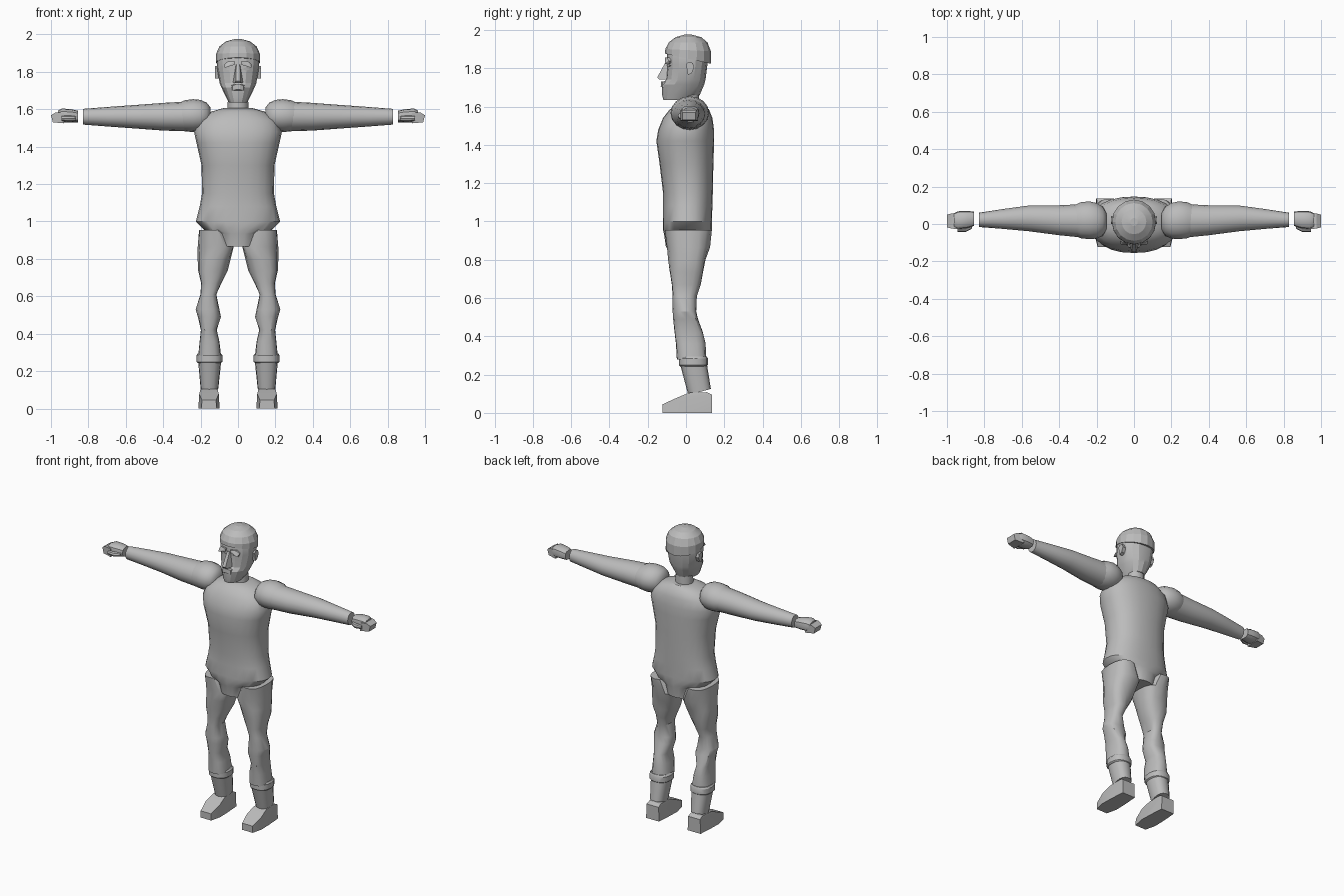
import bpy, bmesh, math
from mathutils import Vector

grey = bpy.data.materials.new("plain grey")
grey.diffuse_color = (0.5, 0.5, 0.5, 1)


def finish(name, bm, mirror=False, angle=32):
    """Turn a bmesh into a shaded object, optionally mirrored across x."""
    bmesh.ops.recalc_face_normals(bm, faces=bm.faces)
    me = bpy.data.meshes.new(name)
    bm.to_mesh(me)
    bm.free()
    ob = bpy.data.objects.new(name, me)
    bpy.context.collection.objects.link(ob)
    me.materials.append(grey)
    bpy.ops.object.select_all(action='DESELECT')
    ob.select_set(True)
    bpy.context.view_layer.objects.active = ob
    bpy.ops.object.shade_smooth_by_angle(angle=math.radians(angle))
    if mirror:
        ob.modifiers.new("mirror", 'MIRROR').use_mirror_merge = False
    return ob


def loft(name, rings, n=16, axis='z', power=2.0, tilts=None, fold=0.0, mirror=False, angle=32):
    """Skin rings of (position, centre u, radius u, centre v, radius v)."""
    bm = bmesh.new()
    loops = []
    for i, (p, cu, ru, cv, rv) in enumerate(rings):
        loop = []
        for k in range(n):
            a = 2 * math.pi * k / n
            c, s = math.cos(a), math.sin(a)
            f = 1 + (fold * math.cos(3 * a + 22 * p) if 0 < i < len(rings) - 1 else 0)
            u = cu + ru * f * math.copysign(abs(c) ** (2 / power), c)
            v = cv + rv * f * math.copysign(abs(s) ** (2 / power), s)
            w = p + (tilts[i] * v if tilts else 0)
            loop.append(bm.verts.new((u, v, w) if axis == 'z' else (w, u, v)))
        loops.append(loop)
    for a, b in zip(loops, loops[1:]):
        for k in range(n):
            bm.faces.new((a[k], a[(k + 1) % n], b[(k + 1) % n], b[k]))
    bm.faces.new(loops[0])
    bm.faces.new(loops[-1])
    return finish(name, bm, mirror, angle)


def spans(rows):
    """Rings from (z, x half width, y front, y back)."""
    return [(z, 0, rx, (f + b) / 2, (b - f) / 2) for z, rx, f, b in rows]


def leg_spans(rows):
    """Rings from (z, x inner, x outer, y front, y back)."""
    return [(z, (i + o) / 2, (o - i) / 2, (f + b) / 2, (b - f) / 2) for z, i, o, f, b in rows]


def hull(name, pts, mirror=False):
    bm = bmesh.new()
    for p in pts:
        bm.verts.new(Vector(p))
    bmesh.ops.convex_hull(bm, input=bm.verts)
    bmesh.ops.dissolve_limit(bm, angle_limit=0.02, verts=bm.verts, edges=bm.edges)
    return finish(name, bm, mirror, 20)


def box(name, x0, x1, y0, y1, z0, z1, mirror=False):
    return hull(name, [(x, y, z) for x in (x0, x1) for y in (y0, y1) for z in (z0, z1)], mirror)


# Torso narrowing into the crotch panel
loft("torso", spans([
    (0.865, 0.10, -0.105, 0.125), (0.935, 0.12, -0.115, 0.132), (0.955, 0.18, -0.12, 0.135),
    (1.0, 0.225, -0.12, 0.135), (1.08, 0.205, -0.12, 0.138), (1.15, 0.192, -0.12, 0.14),
    (1.30, 0.195, -0.138, 0.143), (1.42, 0.222, -0.155, 0.147), (1.48, 0.235, -0.145, 0.146),
    (1.54, 0.215, -0.12, 0.138), (1.585, 0.15, -0.085, 0.12), (1.607, 0.075, -0.045, 0.09)]),
    n=24, power=2.3)
loft("neck", spans([(1.58, 0.058, -0.035, 0.07), (1.67, 0.053, -0.035, 0.068)]), n=12)

# Trousers with knee bulges and twisted folds
loft("trouser_leg", leg_spans([
    (0.955, 0.07, 0.208, -0.11, 0.135), (0.865, 0.02, 0.212, -0.10, 0.125),
    (0.80, 0.038, 0.215, -0.09, 0.105), (0.735, 0.058, 0.215, -0.083, 0.09),
    (0.67, 0.09, 0.198, -0.076, 0.075), (0.61, 0.115, 0.20, -0.072, 0.055),
    (0.53, 0.098, 0.225, -0.068, 0.055), (0.49, 0.092, 0.215, -0.065, 0.065),
    (0.42, 0.115, 0.20, -0.06, 0.088), (0.36, 0.10, 0.205, -0.055, 0.10),
    (0.28, 0.09, 0.213, -0.048, 0.105)]), n=16, power=2.5, fold=0.035, mirror=True)

# Boots: cuff, tilted shaft and block shoe
loft("boot_cuff", leg_spans([
    (0.243, 0.092, 0.215, -0.03, 0.108), (0.25, 0.083, 0.222, -0.037, 0.114),
    (0.285, 0.083, 0.222, -0.037, 0.114), (0.295, 0.092, 0.215, -0.03, 0.108)]),
    n=16, power=2.4, mirror=True)
loft("boot_shaft", leg_spans([
    (0.09, 0.105, 0.20, 0.012, 0.13), (0.25, 0.09, 0.213, -0.03, 0.11)]),
    n=16, power=2.4, tilts=[0.27, 0], mirror=True)
hull("shoe",
     [(0.155 + s * w, y, z) for s in (-1, 1) for w, y, z in (
         (0.04, -0.122, 0), (0.038, -0.122, 0.045), (0.057, -0.05, 0), (0.052, -0.05, 0.078),
         (0.045, 0.015, 0.105), (0.055, 0.03, 0), (0.048, 0.135, 0), (0.042, 0.11, 0.108),
         (0.045, 0.135, 0.095))], True)

# Shoulders and arms
loft("shoulder", [
    (0.147, 0.015, 0.045, 1.565, 0.045), (0.167, 0.015, 0.078, 1.565, 0.07),
    (0.20, 0.017, 0.095, 1.566, 0.084), (0.24, 0.02, 0.101, 1.566, 0.088),
    (0.285, 0.02, 0.096, 1.565, 0.083), (0.33, 0.02, 0.075, 1.562, 0.065)],
    n=16, axis='x', mirror=True, angle=45)
loft("arm", [
    (0.24, 0.016, 0.092, 1.562, 0.081), (0.40, 0.02, 0.08, 1.56, 0.074),
    (0.56, 0.03, 0.069, 1.56, 0.062), (0.70, 0.027, 0.053, 1.56, 0.052),
    (0.83, 0.022, 0.038, 1.56, 0.042)], n=16, axis='x', mirror=True)

# Hands: palm, curled fingers and thumb
loft("palm", [
    (0.855, 0.028, 0.038, 1.561, 0.031), (0.89, 0.024, 0.046, 1.564, 0.036),
    (0.94, 0.02, 0.048, 1.566, 0.038), (0.962, 0.02, 0.038, 1.565, 0.028)],
    n=12, axis='x', power=2.6, mirror=True)
hull("fingers", [(x, y, z) for y0, y1, x, z in (
    (-0.03, 0.062, 0.93, 1.525), (-0.03, 0.062, 0.93, 1.58), (-0.024, 0.056, 0.975, 1.583),
    (-0.018, 0.05, 1.0, 1.568), (-0.018, 0.05, 0.99, 1.53)) for y in (y0, y1)], True)
loft("thumb", [
    (0.865, -0.01, 0.014, 1.55, 0.013), (0.90, -0.027, 0.016, 1.55, 0.016),
    (0.945, -0.03, 0.012, 1.552, 0.013)], n=8, axis='x', mirror=True)

# Head and close-fitting cap
loft("head", spans([
    (1.635, 0.048, -0.118, 0.02), (1.66, 0.062, -0.125, 0.072), (1.715, 0.088, -0.125, 0.095),
    (1.74, 0.098, -0.105, 0.102), (1.82, 0.112, -0.098, 0.112), (1.87, 0.114, -0.10, 0.115),
    (1.92, 0.10, -0.085, 0.105)]), n=16, power=2.15, angle=20)
loft("cap", spans([
    (1.852, 0.118, -0.11, 0.13), (1.895, 0.118, -0.108, 0.13), (1.935, 0.10, -0.09, 0.112),
    (1.962, 0.066, -0.055, 0.08), (1.975, 0.02, -0.01, 0.032)]),
    n=16, tilts=[-0.22, -0.05, 0, 0, 0], angle=15)

# Face
hull("nose", [(s * x, y, z) for s in (-1, 1) for x, y, z in (
    (0.009, -0.104, 1.838), (0.012, -0.09, 1.838), (0.012, -0.15, 1.752),
    (0.026, -0.105, 1.742), (0.015, -0.14, 1.74), (0.026, -0.09, 1.755))])
hull("eyebrow", [(x, y, z) for y in (-0.08, 0) for x, z in (
    (0.016, 1.855), (0.018, 1.838), (0.07, 1.822), (0.076, 1.838), (0.055, 1.856))
    for y in (y, -0.112 + 0.45 * x * x * 10)], True)
hull("eye", [(x, y, z) for x, z in (
    (0.022, 1.815), (0.042, 1.823), (0.066, 1.813), (0.042, 1.806))
    for y in (-0.07, -0.102 + 4 * x * x)], True)
hull("mouth", [(s * x, y, z) for s in (-1, 1) for x, y, z in (
    (0.03, -0.124, 1.70), (0.03, -0.122, 1.727), (0.012, -0.132, 1.705),
    (0.012, -0.13, 1.732), (0.04, -0.09, 1.70), (0.04, -0.09, 1.73))])
hull("ear", [(x, y, z) for x in (0.10, 0.124) for y, z in (
    (0.0, 1.82), (0.012, 1.832), (0.035, 1.828), (0.043, 1.805), (0.03, 1.775), (0.01, 1.765))], True)
